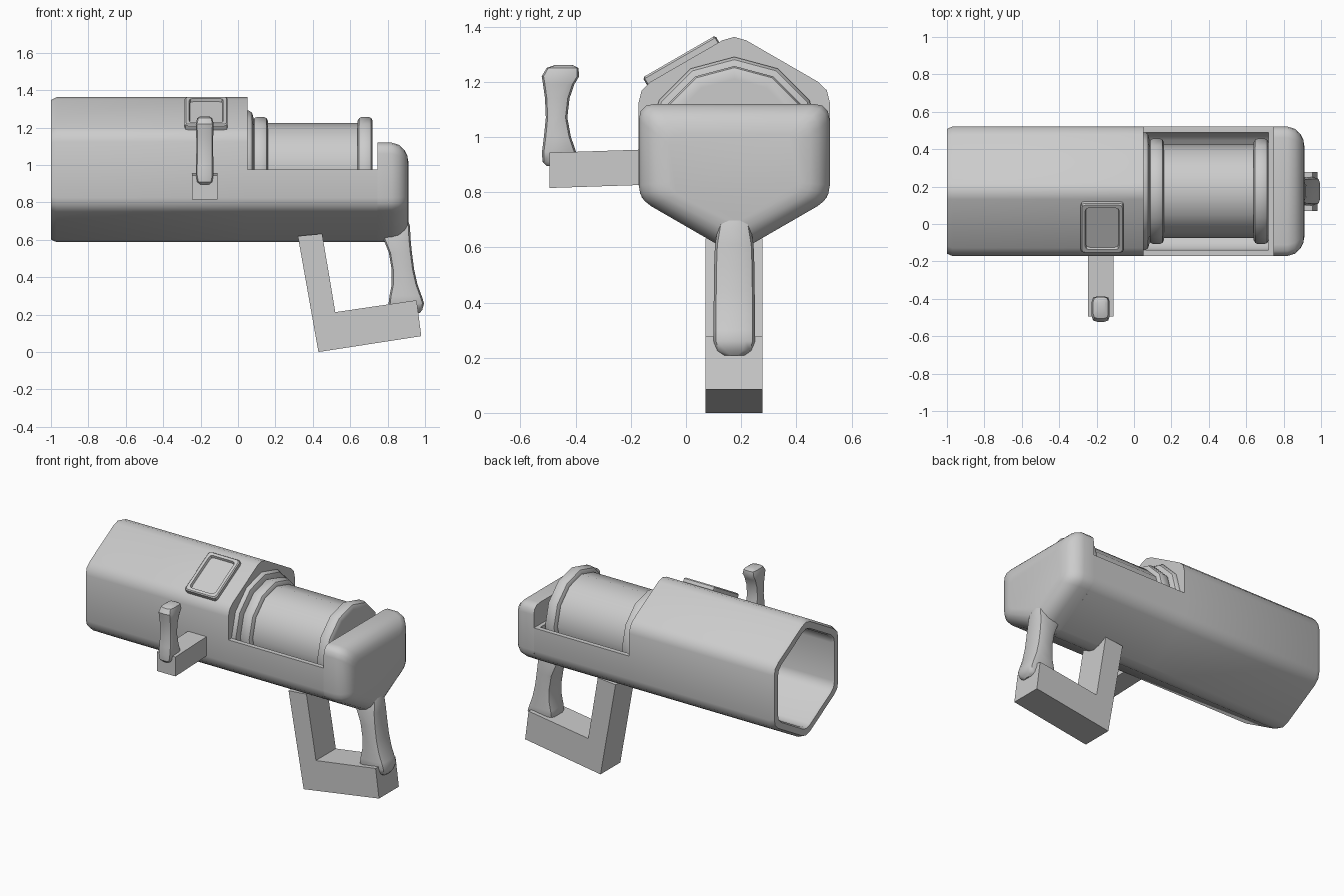
import bpy, bmesh
from math import sin, cos, pi, radians
from mathutils import Vector, Matrix

if "Cube" in bpy.data.objects:
    bpy.data.objects.remove(bpy.data.objects["Cube"])

CY, CZ = 0.175, 0.975   # axis of the barrel


def rounded(corners, dist, n=2):
    """Round each 2D corner; dist is a cut-back length or one per corner."""
    pts = [Vector(c) for c in corners]
    out = []
    for i, c in enumerate(pts):
        d = dist[i] if isinstance(dist, (list, tuple)) else dist
        if d == 0:
            out.append(c)
            continue
        a = c + (pts[i - 1] - c).normalized() * d
        b = c + (pts[(i + 1) % len(pts)] - c).normalized() * d
        for k in range(n + 1):
            t = k / n
            out.append(a * (1 - t) ** 2 + c * 2 * t * (1 - t) + b * t * t)
    return out


def rect(x0, x1, y0, y1, d, n=2):
    return rounded([(x0, y0), (x1, y0), (x1, y1), (x0, y1)], d, n)


def loft(name, rings, angle=35, matrix=None):
    """Skin closed rings of 3D points and cap both ends."""
    bm = bmesh.new()
    loops = [[bm.verts.new(p) for p in r] for r in rings]
    n = len(loops[0])
    for a, b in zip(loops, loops[1:]):
        for i in range(n):
            j = (i + 1) % n
            bm.faces.new((a[i], a[j], b[j], b[i]))
    bm.faces.new(loops[0])
    bm.faces.new(loops[-1])
    bmesh.ops.recalc_face_normals(bm, faces=bm.faces)
    me = bpy.data.meshes.new(name)
    bm.to_mesh(me)
    bm.free()
    ob = bpy.data.objects.new(name, me)
    bpy.context.collection.objects.link(ob)
    if matrix:
        ob.matrix_world = matrix
    bpy.ops.object.select_all(action='DESELECT')
    ob.select_set(True)
    bpy.context.view_layer.objects.active = ob
    bpy.ops.object.shade_smooth_by_angle(angle=radians(angle))
    return ob


def at_x(x, pts):
    return [(x, CY + p[0], CZ + p[1]) for p in pts]


def hexagon(R):
    c = [(R * sin(i * pi / 3), R * cos(i * pi / 3)) for i in range(6)]
    return rounded(c, 0.05 * R / 0.4)


def half_hex(R):
    w = R * cos(pi / 6)
    return rounded([(-w, 0), (-w, -R / 2), (0, -R), (w, -R / 2), (w, 0)],
                   [0, 0.05, 0.05, 0.05, 0])


# Hollow hexagonal barrel
loft("barrel", [at_x(x, hexagon(R)) for x, R in
                [(0.0, 0.33), (-0.985, 0.33), (-1.0, 0.34), (-1.0, 0.385),
                 (-0.97, 0.4), (0.05, 0.4)]])

# Open tray below the drum, with its solid end
u = half_hex(0.4) + half_hex(0.364)[::-1]
loft("tray", [at_x(0.05, u), at_x(0.72, u)])
loft("tray_end", [at_x(x, half_hex(0.4)) for x in (0.72, 0.745)])

# Rear block with rounded back
W = 0.346
block = rounded([(-W, 0.145), (-W, -0.2), (0, -0.4), (W, -0.2), (W, 0.145)],
                [0.06, 0.05, 0.05, 0.05, 0.06], 3)
rings = []
for x, inset in [(0.745, 0), (0.82, 0), (0.86, 0.012), (0.89, 0.04), (0.905, 0.07), (0.912, 0.11)]:
    sy, sz = 1 - inset / W, 1 - inset / 0.27
    rings.append(at_x(x, [(p.x * sy, -0.125 + (p.y + 0.125) * sz) for p in block]))
loft("rear_block", rings)

# Drum: seat disc, two rounded bands and core, turned around the barrel axis
def turned(name, profile, sides=12):
    loft(name, [at_x(x, [(r * sin(2 * pi * i / sides), r * cos(2 * pi * i / sides))
                         for i in range(sides)]) for x, r in profile])


turned("drum_seat", [(0.03, 0.315), (0.06, 0.315), (0.075, 0.305), (0.085, 0.27)])
turned("drum_core", [(0.07, 0.25), (0.70, 0.25)])
for name, x in (("front_band", 0.08), ("rear_band", 0.64)):
    turned(name, [(x, 0.235), (x, 0.262), (x + 0.008, 0.276), (x + 0.022, 0.282),
                  (x + 0.058, 0.282), (x + 0.072, 0.276), (x + 0.08, 0.262), (x + 0.08, 0.235)])

# Framed panel on the sloping upper face
def panel_ring(m, z):
    return [(p.x, p.y, z) for p in rect(-0.115 + m, 0.115 - m, -0.152 + m, 0.152 - m, 0.02)]


loft("panel", [panel_ring(m, z) for m, z in
               [(0, -0.02), (0, 0.02), (0.006, 0.027), (0.024, 0.027), (0.028, 0.01)]], 30,
     Matrix.Translation((-0.17, -0.012, 1.268)) @ Matrix.Rotation(radians(30), 4, 'X'))

# Side arm
loft("side_arm", [[(x, -0.495, 0.815), (x, -0.495, 0.943), (x, -0.1, 0.956), (x, -0.1, 0.828)]
                  for x in (-0.245, -0.11)])

# Side grip: (z, y near, y far, half width)
side = [(0.895, -0.505, -0.475, 0.025), (0.91, -0.52, -0.43, 0.04), (0.945, -0.522, -0.398, 0.047),
        (1.0, -0.515, -0.417, 0.047), (1.07, -0.508, -0.43, 0.045), (1.14, -0.511, -0.422, 0.045),
        (1.19, -0.518, -0.405, 0.047), (1.22, -0.523, -0.387, 0.048), (1.25, -0.505, -0.39, 0.04),
        (1.26, -0.475, -0.41, 0.025)]
loft("side_grip", [[(p.x, p.y, z) for p in rect(-0.178 - h, -0.178 + h, a, b, h * 0.6)]
                   for z, a, b, h in side], 40)

# Main grip: (z, x front, x back, half width)
main = [(0.72, 0.82, 0.905, 0.05), (0.67, 0.785, 0.92, 0.06), (0.61, 0.775, 0.922, 0.07),
        (0.53, 0.807, 0.93, 0.073), (0.44, 0.822, 0.942, 0.074), (0.36, 0.822, 0.96, 0.075),
        (0.3, 0.81, 0.982, 0.075), (0.26, 0.805, 0.995, 0.075), (0.225, 0.82, 0.985, 0.065),
        (0.208, 0.86, 0.972, 0.045)]
loft("main_grip", [[(p.x, p.y, z) for p in rect(a, b, CY - h, CY + h, 0.035)]
                   for z, a, b, h in main], 40)

# Angular guard in front of and below the main grip
guard = [(0.32, 0.62), (0.43, 0.0), (0.98, 0.085), (0.955, 0.277), (0.52, 0.213), (0.45, 0.632)]
loft("guard", [[(x, y, z) for x, z in guard] for y in (0.07, 0.277)])
